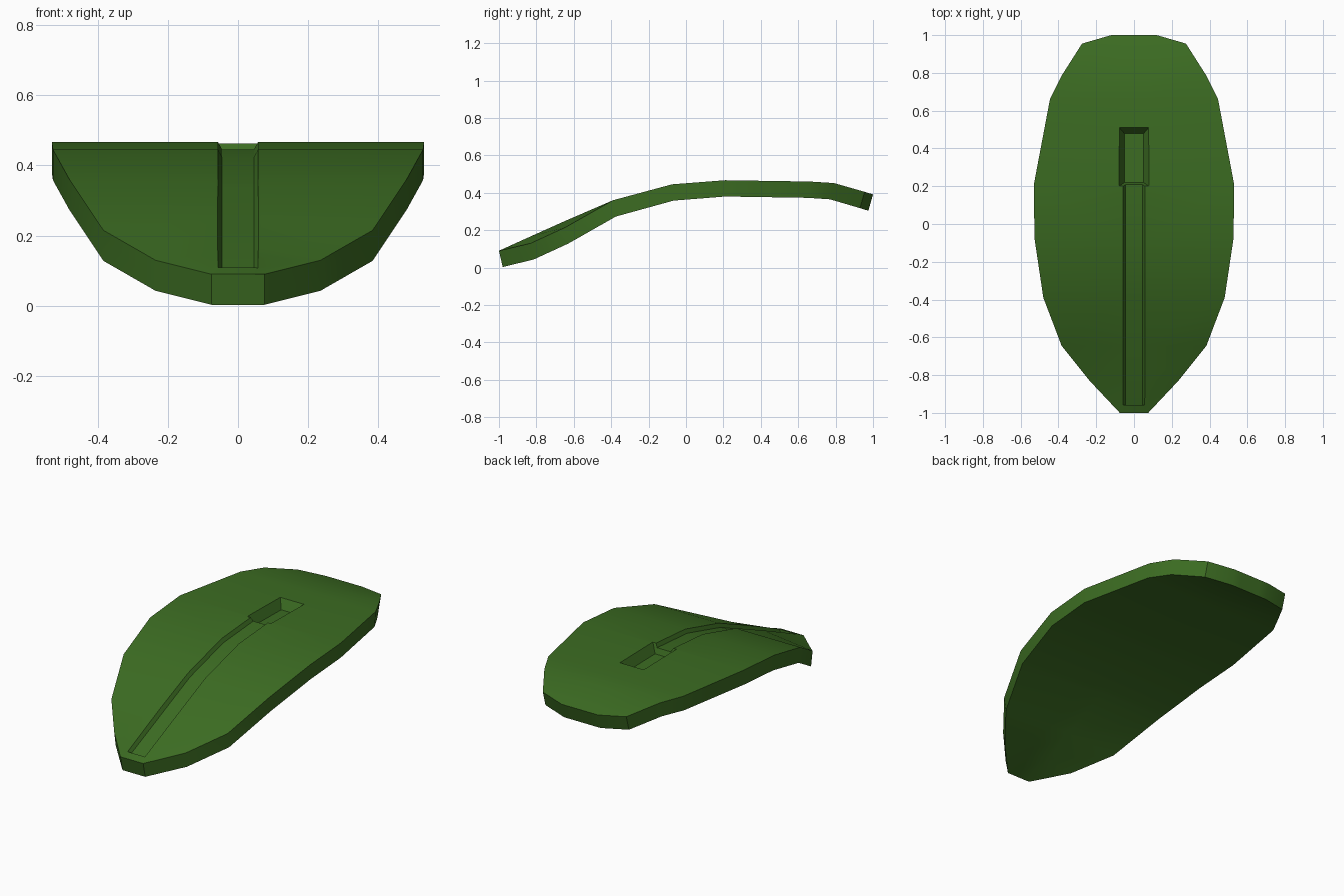
import bpy, bmesh
from math import radians

if "Cube" in bpy.data.objects:
    bpy.data.objects.remove(bpy.data.objects["Cube"])

# stations from front to back: y, half width, centre z, rim z, y shift of underside
ROWS = [(-1.0, .075, .09, .09, .02), (-.83, .235, .167, .13, .015),
        (-.645, .383, .25, .215, .015), (-.39, .48, .36, .36, .015),
        (-.075, .527, .445, .445, .008), (.21, .53, .467, .467, 0),
        (.66, .445, .46, .46, -.01), (.79, .38, .452, .452, -.02),
        (.955, .275, .405, .405, -.025), (1.0, .12, .391, .391, -.025)]
THICK = .087


def surface_z(y):
    for a, b in zip(ROWS, ROWS[1:]):
        if y <= b[0]:
            return a[2] + (b[2] - a[2]) * (y - a[0]) / (b[0] - a[0])
    return ROWS[-1][2]


def loft(name, rings):
    """Closed tube of quads through equal-sized rings, with capped ends."""
    bm = bmesh.new()
    vs = [[bm.verts.new(p) for p in ring] for ring in rings]
    n = len(rings[0])
    for a, b in zip(vs, vs[1:]):
        for i in range(n):
            j = (i + 1) % n
            bm.faces.new((a[i], a[j], b[j], b[i]))
    bm.faces.new(vs[0])
    bm.faces.new(vs[-1])
    bmesh.ops.recalc_face_normals(bm, faces=bm.faces)
    me = bpy.data.meshes.new(name)
    bm.to_mesh(me)
    bm.free()
    ob = bpy.data.objects.new(name, me)
    bpy.context.collection.objects.link(ob)
    return ob


def trough(name, stations):
    """Tapered cutter: top y, floor y, top half width, floor half width, depth."""
    rings = []
    for yt, yf, wt, wf, d in stations:
        k = .015 / d
        z = surface_z(yt)
        y2, w2 = yt + (yt - yf) * k, wt + (wt - wf) * k
        zf = surface_z(yf) - d
        rings.append([(-w2, y2, z + .015), (w2, y2, z + .015),
                      (wf, yf, zf), (-wf, yf, zf)])
    ob = loft(name, rings)
    ob.hide_render = True
    return ob


# curved leaf-shaped shell
rings = []
for y, w, zc, ze, dy in ROWS:
    c = min(.065, w * .6)
    top = [(-w, y, ze), (-c, y, zc), (c, y, zc), (w, y, ze)]
    rings.append(top + [(x, y + dy, z - THICK) for x, y, z in
                        [(w, y, ze), (c, y, zc - .4 * (zc - ze)),
                         (-c, y, zc - .4 * (zc - ze)), (-w, y, ze)]])
shell = loft("leaf_shell", rings)

# long channel and the wider pocket at its end
channel = trough("channel_cutter", [(y, y, .057, .045, .022)
                                    for y in (-.958, -.39, -.075, .21, .4)])
pocket = trough("pocket_cutter", [(.2, .22, .078, .05, .055),
                                  (.51, .478, .078, .05, .055)])
bpy.context.view_layer.objects.active = shell
shell.select_set(True)
for cutter in (channel, pocket):
    mod = shell.modifiers.new("cut", 'BOOLEAN')
    mod.operation = 'DIFFERENCE'
    mod.solver = 'EXACT'
    mod.object = cutter
    bpy.ops.object.modifier_apply(modifier=mod.name)
    bpy.data.objects.remove(cutter)
bpy.ops.object.shade_smooth_by_angle(angle=radians(30))

# green material
mat = bpy.data.materials.new("leaf_green")
mat.diffuse_color = (.045, .15, .016, 1)
mat.use_nodes = True
mat.node_tree.nodes["Principled BSDF"].inputs["Base Color"].default_value = mat.diffuse_color
shell.data.materials.clear()
shell.data.materials.append(mat)
